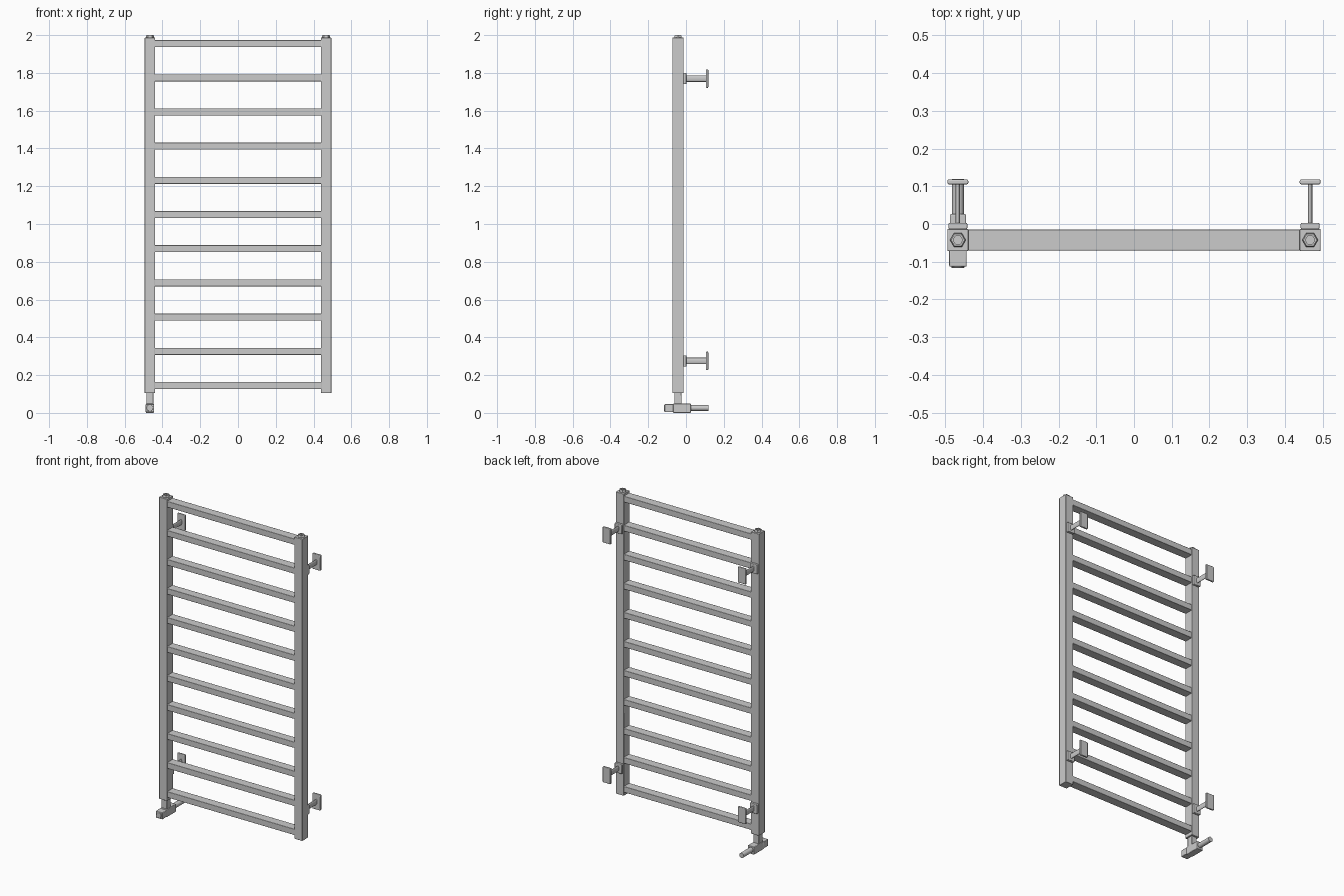
import bpy, bmesh
from math import pi, radians
from mathutils import Matrix

if "Cube" in bpy.data.objects:
    bpy.data.objects.remove(bpy.data.objects["Cube"])

POST_X, POST_Y = 0.4665, -0.0425


def finish(name, bm, bevel=0.0, segments=2):
    mesh = bpy.data.meshes.new(name)
    bmesh.ops.recalc_face_normals(bm, faces=bm.faces[:])
    bm.to_mesh(mesh)
    bm.free()
    ob = bpy.data.objects.new(name, mesh)
    bpy.context.collection.objects.link(ob)
    if bevel:
        mod = ob.modifiers.new("Bevel", 'BEVEL')
        mod.width, mod.segments = bevel, segments
        mod.limit_method = 'ANGLE'
    bpy.ops.object.select_all(action='DESELECT')
    ob.select_set(True)
    bpy.context.view_layer.objects.active = ob
    bpy.ops.object.shade_smooth_by_angle(angle=radians(35))
    return ob


def box(name, x, y, z, bevel=0.0, segments=2):
    """Box from (min, max) ranges."""
    bm = bmesh.new()
    size = [r[1] - r[0] for r in (x, y, z)]
    mid = [(r[0] + r[1]) / 2 for r in (x, y, z)]
    bmesh.ops.create_cube(bm, size=1, matrix=Matrix.Translation(mid) @ Matrix.Diagonal((*size, 1)))
    return finish(name, bm, bevel, segments)


def rod(name, x, z, y0, y1, rx, rz, bevel=0.0, sides=32):
    """Round or oval rod running along y."""
    bm = bmesh.new()
    mat = (Matrix.Translation((x, (y0 + y1) / 2, z)) @ Matrix.Diagonal((rx, 1, rz, 1))
           @ Matrix.Rotation(pi / 2, 4, 'X'))
    bmesh.ops.create_cone(bm, cap_ends=True, segments=sides, radius1=1, radius2=1,
                          depth=y1 - y0, matrix=mat)
    return finish(name, bm, bevel)


def socket_plug(name, x):
    """Hexagonal plug with a recessed hexagonal socket."""
    bm = bmesh.new()
    bmesh.ops.create_cone(bm, cap_ends=True, segments=6, radius1=0.021, radius2=0.021, depth=0.02,
                          matrix=Matrix.Translation((x, POST_Y, 1.99)) @ Matrix.Rotation(pi / 2, 4, 'Z'))
    top = max(bm.faces, key=lambda f: f.calc_center_median().z)
    bmesh.ops.inset_region(bm, faces=[top], thickness=0.003, depth=0.0)
    for v in top.verts:
        v.co.z = 2.0
    bmesh.ops.inset_region(bm, faces=[top], thickness=0.0055)
    hole = bmesh.ops.extrude_discrete_faces(bm, faces=[top])['faces'][0]
    bmesh.ops.translate(bm, verts=hole.verts[:], vec=(0, 0, -0.011))
    # Chamfer the outer rim
    for v in bm.verts:
        r = ((v.co.x - x) ** 2 + (v.co.y - POST_Y) ** 2) ** 0.5
        if r > 0.0205 and v.co.z > 1.99:
            v.co.z = 1.996
    return finish(name, bm)


# Posts, plugs and wall brackets on both sides
for side, s in (("left", -1), ("right", 1)):
    x = s * POST_X
    box(f"{side}_post", (x - 0.0275, x + 0.0275), (POST_Y - 0.0295, POST_Y + 0.0295),
        (0.105, 1.987), 0.002)
    socket_plug(f"{side}_top_plug", x)
    for level, z in (("lower", 0.275), ("upper", 1.77)):
        tag = f"{side}_{level}"
        box(f"{tag}_bracket_foot", (x - 0.025, x + 0.025), (-0.014, 0.003),
            (z - 0.03, z + 0.03), 0.004, 3)
        rod(f"{tag}_bracket_stem", x, z, 0.0, 0.108, 0.006, 0.017)
        box(f"{tag}_wall_plate", (x - 0.0275, x + 0.0275), (0.105, 0.118),
            (z - 0.049, z + 0.049), 0.004, 3)

# Rungs
for i in range(11):
    z = 0.145 + i * 0.181
    box(f"rung_{i + 1}", (-0.442, 0.442), (-0.070, -0.0145), (z - 0.0185, z + 0.0185), 0.002)

# Supply valve under the left post
vx = -POST_X
box("valve_neck", (vx - 0.019, vx + 0.019), (POST_Y - 0.019, POST_Y + 0.019), (0.04, 0.107), 0.003)
box("valve_body", (vx - 0.0215, vx + 0.0215), (-0.068, 0.026), (0.0, 0.049), 0.003)
box("valve_head", (vx - 0.023, vx + 0.023), (-0.113, -0.066), (0.004, 0.046), 0.003)
rod("valve_head_cap", vx, 0.026, -0.117, -0.11, 0.017, 0.017, 0.002)
rod("supply_pipe", vx, 0.026, 0.02, 0.119, 0.0155, 0.0155)
